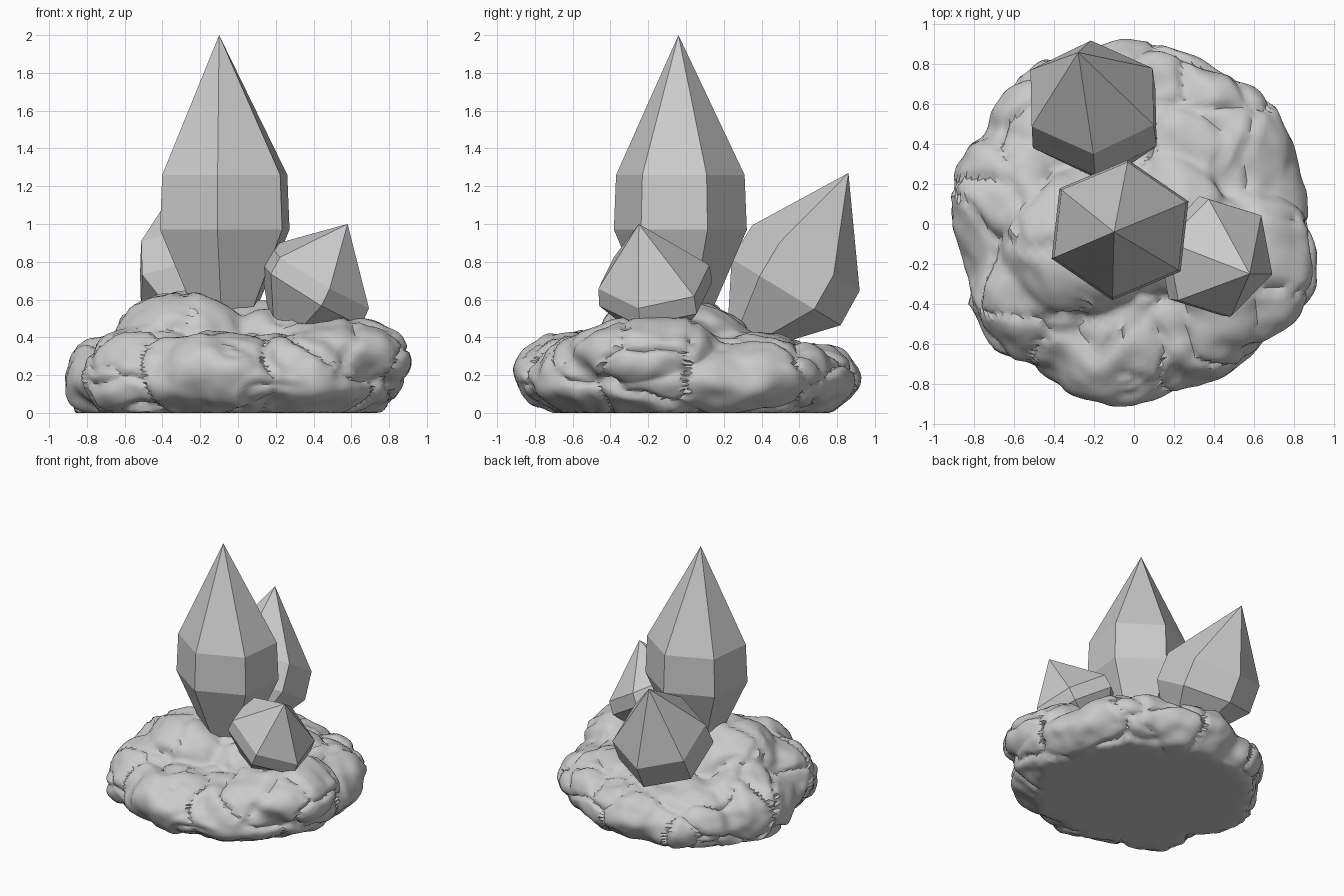
import bpy, bmesh, math
from mathutils import Vector, noise

if "Cube" in bpy.data.objects:
    bpy.data.objects.remove(bpy.data.objects["Cube"])

# One plain grey stone colour
stone = bpy.data.materials.new("stone_grey")
stone.use_nodes = True
grey = (0.6, 0.6, 0.6, 1)
stone.diffuse_color = grey
stone.node_tree.nodes["Principled BSDF"].inputs["Base Color"].default_value = grey


def finish(name, bm):
    bmesh.ops.recalc_face_normals(bm, faces=bm.faces)
    mesh = bpy.data.meshes.new(name)
    bm.to_mesh(mesh)
    bm.free()
    mesh.materials.append(stone)
    obj = bpy.data.objects.new(name, mesh)
    bpy.context.collection.objects.link(obj)
    return obj


def crystal(name, tip, upper, lower, root, axis, radii, spin):
    """Six-sided crystal: two tilted oval rings closed by a point at each end."""
    bm = bmesh.new()
    turn = Vector((0, 0, 1)).rotation_difference(Vector(axis))
    rings = []
    for centre, r in zip((upper, lower), radii):
        ring = []
        for k in range(6):
            a = math.radians(spin + 60 * k)
            offset = Vector((math.cos(a) * 1.06, math.sin(a), 0)) * r
            ring.append(bm.verts.new(Vector(centre) + turn @ offset))
        rings.append(ring)
    top, bottom = bm.verts.new(tip), bm.verts.new(root)
    up, low = rings
    for k in range(6):
        n = (k + 1) % 6
        bm.faces.new((up[k], up[n], top))
        bm.faces.new((low[k], low[n], up[n], up[k]))
        bm.faces.new((low[n], low[k], bottom))
    return finish(name, bm)


crystal("tall_crystal", (-0.1, -0.04, 2), (-0.07, -0.03, 1.26), (-0.07, -0.03, 0.97),
        (-0.07, -0.03, 0.15), (0, 0, 1), (0.342, 0.354), 24)
crystal("back_crystal", (-0.28, 0.86, 1.27), (-0.21, 0.635, 0.82), (-0.2, 0.53, 0.64),
        (-0.15, 0.21, 0.28), (0, 0.61, 1), (0.333, 0.338), 31)
crystal("small_crystal", (0.58, -0.25, 1), (0.43, -0.17, 0.72), (0.385, -0.16, 0.63),
        (0.2, -0.12, 0.3), (0.6, -0.1, 1), (0.305, 0.31), 43)

# Boulders that make up the rock: centre, radii
core = Vector((0, 0, 0.16))
boulders = [
    ((0, 0, 0.16), (0.87, 0.87, 0.27)),          # core
    ((0.49, -0.2, 0.3), (0.43, 0.4, 0.21)),      # right
    ((0.3, -0.45, 0.2), (0.36, 0.33, 0.23)),     # front right
    ((-0.1, -0.57, 0.22), (0.36, 0.33, 0.21)),   # front
    ((-0.43, -0.35, 0.19), (0.4, 0.36, 0.27)),   # front left
    ((-0.53, 0.12, 0.15), (0.39, 0.4, 0.3)),     # left
    ((-0.28, -0.1, 0.31), (0.4, 0.38, 0.34)),    # hump
    ((-0.3, 0.43, 0.15), (0.42, 0.4, 0.23)),     # back left
    ((0, 0.56, 0.18), (0.4, 0.36, 0.2)),         # back
    ((0.36, 0.34, 0.21), (0.42, 0.42, 0.21)),    # back right
    ((0.15, 0, 0.31), (0.35, 0.38, 0.27)),       # middle
]


def exit_distance(d, centre, radii):
    """Distance from the core to the far side of one boulder, along d."""
    p = Vector([(core[i] - centre[i]) / radii[i] for i in range(3)])
    q = Vector([d[i] / radii[i] for i in range(3)])
    b, a = p.dot(q), q.dot(q)
    disc = b * b - a * (p.dot(p) - 1)
    return (-b + math.sqrt(disc)) / a if disc > 0 else 0


# Rock: a ball wrapped over the boulders, softened, then roughened and cracked
bm = bmesh.new()
bmesh.ops.create_icosphere(bm, subdivisions=6, radius=1)
for v in bm.verts:
    d = Vector((v.co.x, v.co.y, v.co.z * 0.4)).normalized()
    warp = noise.noise_vector(d * 4) * 0.06
    dw = (d + Vector((warp.x, warp.y, warp.z * 0.4))).normalized()
    v.co = core + d * max(exit_distance(dw, c, r) for c, r in boulders)
for _ in range(3):
    bmesh.ops.smooth_vert(bm, verts=bm.verts, factor=0.5,
                          use_axis_x=True, use_axis_y=True, use_axis_z=True)
bm.normal_update()
normals = [v.normal.copy() for v in bm.verts]
for v, normal in zip(bm.verts, normals):
    p = v.co
    bend = noise.noise_vector(p * 3) * 0.15
    near = noise.voronoi((p + bend) * 2.2)[0]
    crack = max(0, 1 - (near[1] - near[0]) / 0.16) ** 2 * 0.03
    lump = noise.noise(p * 5) * 0.03 + noise.noise(p * 11) * 0.012
    p = p + normal * (lump + 0.008 - crack)
    # Flat underside
    if p.z < 0:
        p = core + (p - core) * (core.z / (core.z - p.z))
    v.co = p
rock = finish("rock_base", bm)

bpy.ops.object.select_all(action="DESELECT")
rock.select_set(True)
bpy.context.view_layer.objects.active = rock
bpy.ops.object.shade_smooth_by_angle(angle=math.radians(45))
